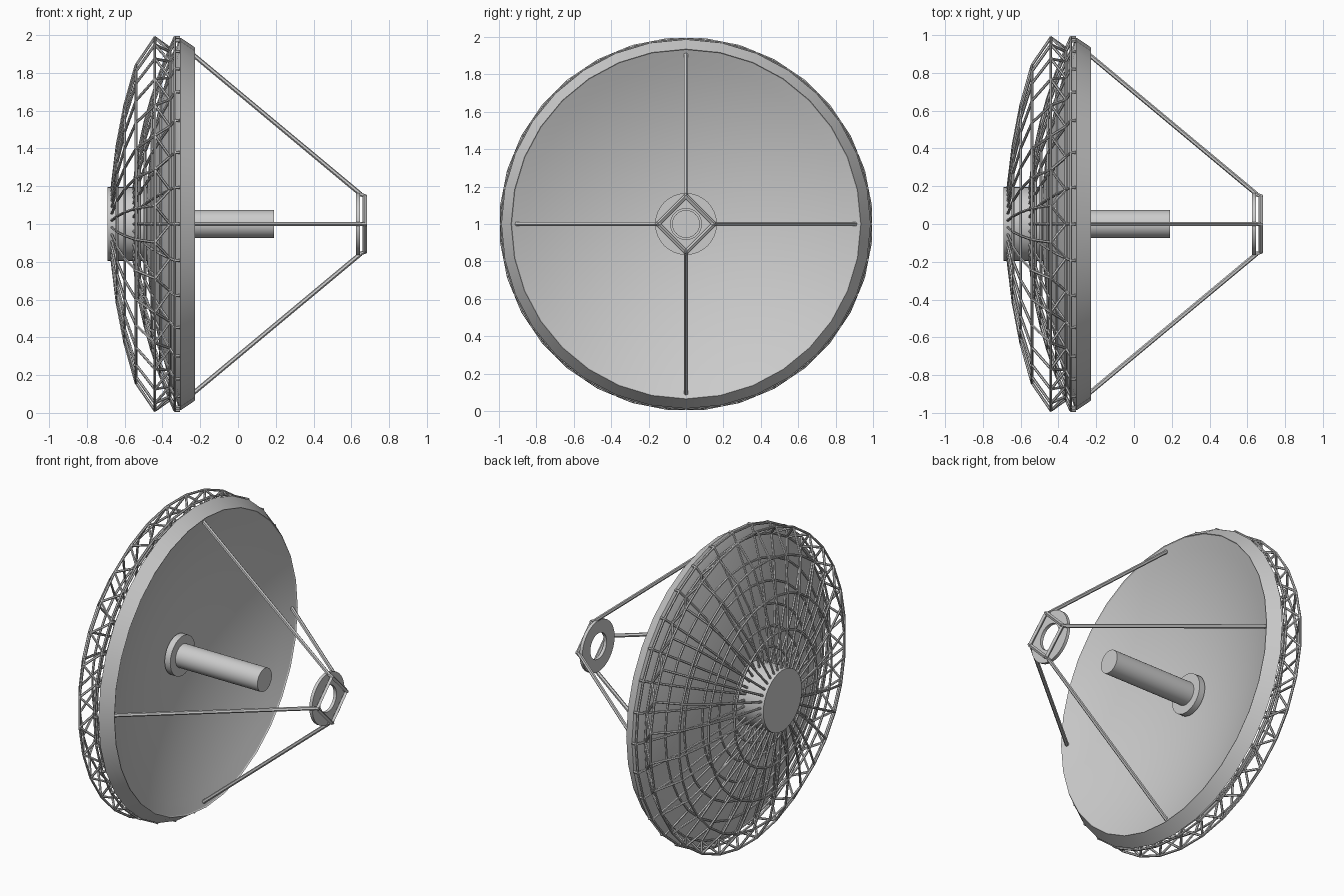
import bpy, bmesh, math
from mathutils import Vector

if "Cube" in bpy.data.objects:
    bpy.data.objects.remove(bpy.data.objects["Cube"])

N = 32  # ribs and dish sides


def P(x, r, a):
    """Point at axial position x, radius r, angle a around the dish axis."""
    return Vector((x, r * math.cos(a), 1 + r * math.sin(a)))


def finish(bm, name, smooth=True):
    bmesh.ops.remove_doubles(bm, verts=bm.verts, dist=1e-5)
    bmesh.ops.recalc_face_normals(bm, faces=bm.faces)
    me = bpy.data.meshes.new(name)
    bm.to_mesh(me)
    bm.free()
    ob = bpy.data.objects.new(name, me)
    bpy.context.collection.objects.link(ob)
    if smooth:
        bpy.ops.object.select_all(action='DESELECT')
        ob.select_set(True)
        bpy.context.view_layer.objects.active = ob
        bpy.ops.object.shade_smooth_by_angle(angle=math.radians(25))
    return ob


def lathe(name, profile, sides=N, closed=False):
    """Revolve an (x, r) profile around the dish axis."""
    bm = bmesh.new()
    rings = [[bm.verts.new(P(x, r, 2 * math.pi * k / sides)) for k in range(sides)]
             if r > 0 else [bm.verts.new(P(x, 0, 0))] * sides for x, r in profile]
    pairs = list(zip(rings, rings[1:]))
    if closed:
        pairs.append((rings[-1], rings[0]))
    for a, b in pairs:
        for k in range(sides):
            j = (k + 1) % sides
            vs = list(dict.fromkeys((a[k], a[j], b[j], b[k])))
            bm.faces.new(vs)
    return finish(bm, name)


def rod(bm, p, q, r=0.0075, sides=6):
    """Add a capped straight rod between two points."""
    d = (q - p).normalized()
    u = d.orthogonal().normalized()
    v = d.cross(u)
    off = [(u * math.cos(t) + v * math.sin(t)) * r
           for t in (2 * math.pi * (i + 0.5) / sides for i in range(sides))]
    a = [bm.verts.new(p + o) for o in off]
    b = [bm.verts.new(q + o) for o in off]
    for i in range(sides):
        j = (i + 1) % sides
        bm.faces.new((a[i], a[j], b[j], b[i]))
    bm.faces.new(a[::-1])
    bm.faces.new(b)


def parabola(vertex, x_edge, r_edge, r):
    return vertex + (x_edge - vertex) * (r / r_edge) ** 2


# reflector shell with bevelled rim
front = [(parabola(-0.45, -0.235, 0.93, 0.93 * i / 12), 0.93 * i / 12) for i in range(13)]
back = [(parabola(-0.49, -0.315, 0.97, 0.97 * i / 12), 0.97 * i / 12) for i in range(12, -1, -1)]
lathe("reflector_dish", front + [(-0.228, 0.935), (-0.305, 0.987)] + back)

# hub behind the dish, feed tube and its base flange
lathe("rear_hub", [(-0.69, 0), (-0.69, 0.197), (-0.48, 0.197), (-0.48, 0)])
lathe("tube_flange", [(-0.46, 0), (-0.435, 0.127), (-0.395, 0.127), (-0.395, 0)])
lathe("feed_tube", [(-0.43, 0), (-0.43, 0.074), (0.19, 0.074), (0.19, 0)])

# feed ring held at the focus
lathe("feed_ring", [(0.625, 0.083), (0.625, 0.165), (0.645, 0.165), (0.645, 0.083)], closed=True)

# four struts and the square frame joining their tips
bm = bmesh.new()
for k in range(4):
    a, b = k * math.pi / 2, (k + 1) * math.pi / 2
    rod(bm, P(-0.26, 0.915, a), P(0.65, 0.157, a), 0.012)
    rod(bm, P(0.64, 0.16, a), P(0.68, 0.145, a), 0.010)
    rod(bm, P(0.67, 0.15, a), P(0.67, 0.15, b), 0.012, 4)
finish(bm, "feed_struts")

# backing space frame: front chord near the dish, rear chord half a step round
fr = [(parabola(-0.56, -0.335, 0.987, r), r)
      for r in (0.987, 0.93, 0.80, 0.67, 0.54, 0.41, 0.29, 0.19)]
re = [(-0.44, 0.992), (-0.54, 0.845), (-0.60, 0.63), (-0.64, 0.42), (-0.668, 0.19)]

ribs, rings, webs = bmesh.new(), bmesh.new(), bmesh.new()
step = 2 * math.pi / N
for k in range(N):
    a = step * k
    m = a + step / 2
    for chord, s in ((fr, a), (re, m)):
        for p, q in zip(chord, chord[1:]):
            rod(ribs, P(*p, s), P(*q, s))
        for p in chord[:-1]:
            rod(rings, P(*p, s), P(*p, s + step))
    # zigzag edge band linking the two layers
    for s in (a, a + step):
        rod(webs, P(*re[0], m), P(*fr[1], s))
    # rib end running into the rim
    rod(ribs, P(*fr[0], a), P(-0.308, 0.988, a), 0.008)
finish(ribs, "truss_ribs", False)
finish(rings, "truss_rings", False)
finish(webs, "truss_webs", False)
